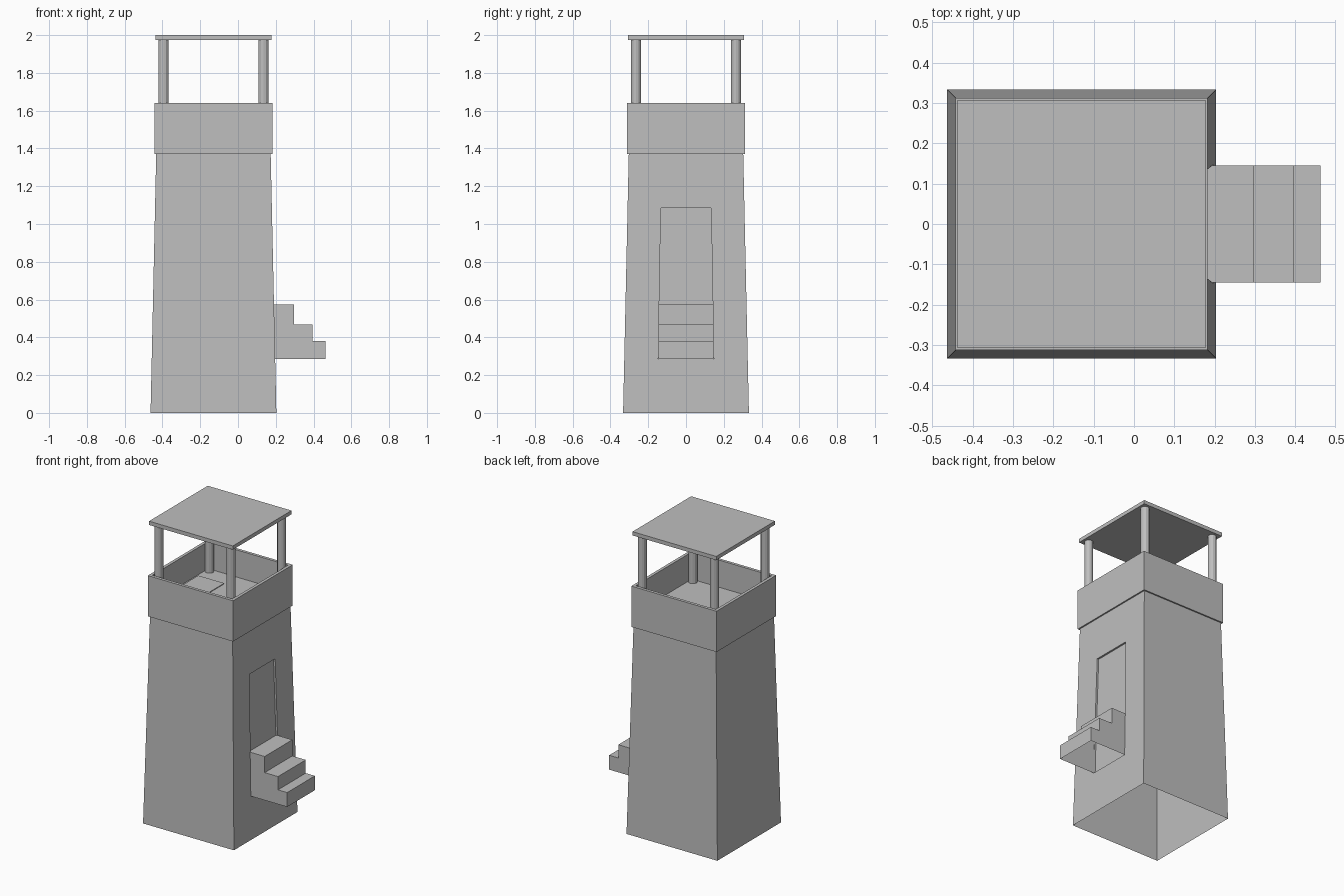
import bpy, bmesh, math

if "Cube" in bpy.data.objects:
    bpy.data.objects.remove(bpy.data.objects["Cube"], do_unlink=True)

CX = -0.13            # tower axis
BASE, NECK = 0.333, 0.303   # half widths of the tapered shaft
NECK_Z, FLOOR_Z, RIM_Z = 1.37, 1.46, 1.64

grey = bpy.data.materials.new("stone grey")
grey.use_nodes = True
grey.diffuse_color = (0.52, 0.52, 0.52, 1)
grey.node_tree.nodes["Principled BSDF"].inputs["Base Color"].default_value = (0.52, 0.52, 0.52, 1)


def finish(name, bm):
    bmesh.ops.remove_doubles(bm, verts=bm.verts, dist=1e-5)
    mesh = bpy.data.meshes.new(name)
    bm.to_mesh(mesh)
    bm.free()
    mesh.materials.append(grey)
    obj = bpy.data.objects.new(name, mesh)
    bpy.context.collection.objects.link(obj)
    return obj


def face(bm, points):
    return bm.faces.new([bm.verts.new(p) for p in points])


def square(half, z):
    return [(CX + sx * half, sy * half, z) for sx, sy in ((-1, -1), (1, -1), (1, 1), (-1, 1))]


def bridge(bm, lower, upper, sides=range(4)):
    for i in sides:
        j = (i + 1) % len(lower)
        face(bm, (lower[i], lower[j], upper[j], upper[i]))


def box(name, x0, x1, y0, y1, z0, z1):
    bm = bmesh.new()
    bmesh.ops.create_cube(bm, size=1)
    for v in bm.verts:
        v.co = ((x0 + x1) / 2 + v.co.x * (x1 - x0),
                (y0 + y1) / 2 + v.co.y * (y1 - y0),
                (z0 + z1) / 2 + v.co.z * (z1 - z0))
    return finish(name, bm)


# Tapered shaft, open underneath, with a recessed doorway in the +x wall
def wall_point(y, z, depth=0):
    return (CX + BASE + (NECK - BASE) * z / NECK_Z - depth, y, z)


bm = bmesh.new()
bottom, top = square(BASE, 0), square(NECK, NECK_Z)
bridge(bm, bottom, top, sides=(0, 2, 3))
outer = [wall_point(y, z) for y, z in ((-BASE, 0), (BASE, 0), (NECK, NECK_Z), (-NECK, NECK_Z))]
door = ((-0.147, 0.285), (0.147, 0.285), (0.133, 1.085), (-0.133, 1.085))
frame = [wall_point(y, z) for y, z in door]
recess = [wall_point(y, z, 0.012) for y, z in door]
bridge(bm, outer, frame)
bridge(bm, frame, recess)
face(bm, recess)
finish("tower_shaft", bm)

# Parapet: overhanging band, rim and sunken lookout floor
bm = bmesh.new()
rings = [square(NECK, NECK_Z), square(0.3125, NECK_Z), square(0.3125, RIM_Z),
         square(0.2925, RIM_Z), square(0.2925, FLOOR_Z)]
for lower, upper in zip(rings, rings[1:]):
    bridge(bm, lower, upper)
face(bm, rings[-1])
finish("parapet", bm)

# Hatch in the lookout floor
box("floor_hatch", -0.41, -0.22, -0.02, 0.17, FLOOR_Z, FLOOR_Z + 0.005)

# Corner posts and flat roof
for sx, x_name in ((-1, "right"), (1, "left")):
    for sy, y_name in ((-1, "front"), (1, "back")):
        bm = bmesh.new()
        bmesh.ops.create_cone(bm, cap_ends=True, segments=12, radius1=0.027, radius2=0.027,
                              depth=1.98 - FLOOR_Z)
        bmesh.ops.translate(bm, verts=bm.verts,
                            vec=(CX + sx * 0.265, sy * 0.265, (1.98 + FLOOR_Z) / 2))
        finish(f"{y_name}_{x_name}_post", bm)
box("roof_slab", CX - 0.307, CX + 0.307, -0.307, 0.307, 1.975, 2.0)

# Entrance steps: treads, risers and side cheeks, open underneath
HALF, STEP_BASE, START = 0.145, 0.285, 0.18
steps = [(0.297, 0.575), (0.395, 0.468), (0.462, 0.38)]   # tread end x, tread height
bm = bmesh.new()
x0 = START
for i, (x1, z) in enumerate(steps):
    below = steps[i + 1][1] if i + 1 < len(steps) else STEP_BASE
    face(bm, ((x0, -HALF, z), (x1, -HALF, z), (x1, HALF, z), (x0, HALF, z)))
    face(bm, ((x1, -HALF, below), (x1, HALF, below), (x1, HALF, z), (x1, -HALF, z)))
    x0 = x1
profile = [(START, STEP_BASE), (steps[-1][0], STEP_BASE)]
for i in reversed(range(len(steps))):
    profile.append(steps[i])
    profile.append((steps[i - 1][0] if i else START, steps[i][1]))
face(bm, [(x, -HALF, z) for x, z in profile])
face(bm, [(x, HALF, z) for x, z in reversed(profile)])
finish("entrance_steps", bm)
